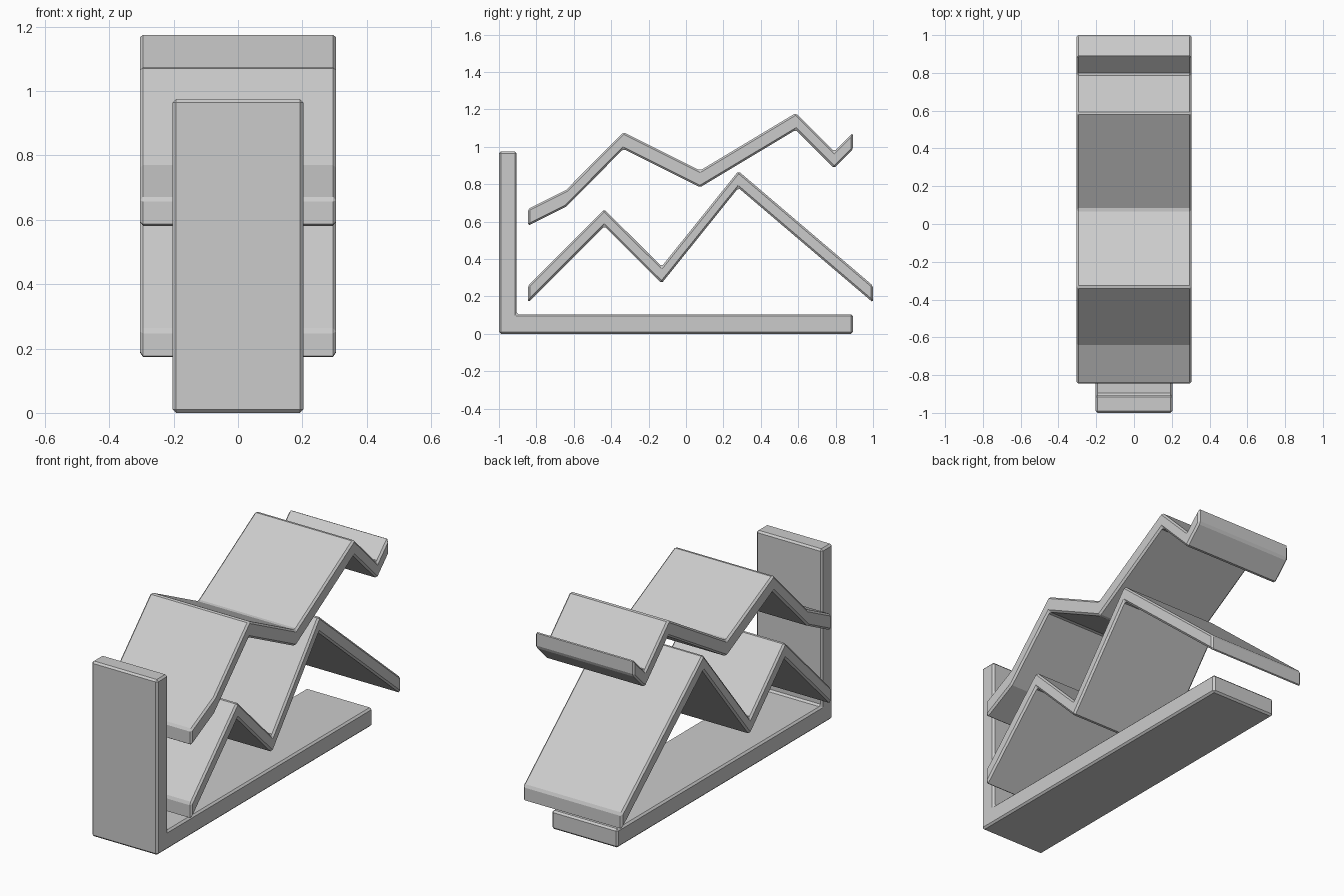
import bpy
import bmesh
import math

cube = bpy.data.objects.get("Cube")
if cube:
    bpy.data.objects.remove(cube, do_unlink=True)

# One plain grey for every part
grey = bpy.data.materials.new("light_grey")
grey.use_nodes = True
colour = (0.6, 0.6, 0.6, 1)
grey.diffuse_color = colour
grey.node_tree.nodes["Principled BSDF"].inputs["Base Color"].default_value = colour


def extrude_profile(name, outline, half_width, bevel=0.01):
    """Extrude a (y, z) outline across x, with chamfered edges."""
    bm = bmesh.new()
    face = bm.faces.new([bm.verts.new((-half_width, y, z)) for y, z in outline])
    result = bmesh.ops.extrude_face_region(bm, geom=[face])
    moved = [v for v in result["geom"] if isinstance(v, bmesh.types.BMVert)]
    bmesh.ops.translate(bm, verts=moved, vec=(2 * half_width, 0, 0))
    bmesh.ops.recalc_face_normals(bm, faces=bm.faces)
    mesh = bpy.data.meshes.new(name)
    bm.to_mesh(mesh)
    bm.free()
    mesh.materials.append(grey)
    obj = bpy.data.objects.new(name, mesh)
    bpy.context.collection.objects.link(obj)
    mod = obj.modifiers.new("chamfer", 'BEVEL')
    mod.width = bevel
    mod.segments = 1
    mod.limit_method = 'ANGLE'
    mod.angle_limit = math.radians(30)
    return obj


def ribbon(name, top, drop=0.09):
    """Zigzag band whose underside is the top line lowered."""
    under = [(y, z - drop) for y, z in reversed(top)]
    return extrude_profile(name, top + under, 0.305)


# L-shaped pair of chart axes
extrude_profile("chart_axes", [
    (-1, 0), (0.893, 0), (0.893, 0.104), (-0.905, 0.104),
    (-0.905, 0.975), (-1, 0.975)], 0.203)

# Upper trend line
ribbon("upper_line", [
    (-0.845, 0.667), (-0.64, 0.77), (-0.335, 1.078), (0.075, 0.873),
    (0.587, 1.18), (0.792, 0.975), (0.893, 1.076)])

# Lower trend line
ribbon("lower_line", [
    (-0.845, 0.257), (-0.437, 0.665), (-0.13, 0.36),
    (0.28, 0.87), (1.0, 0.257)])
